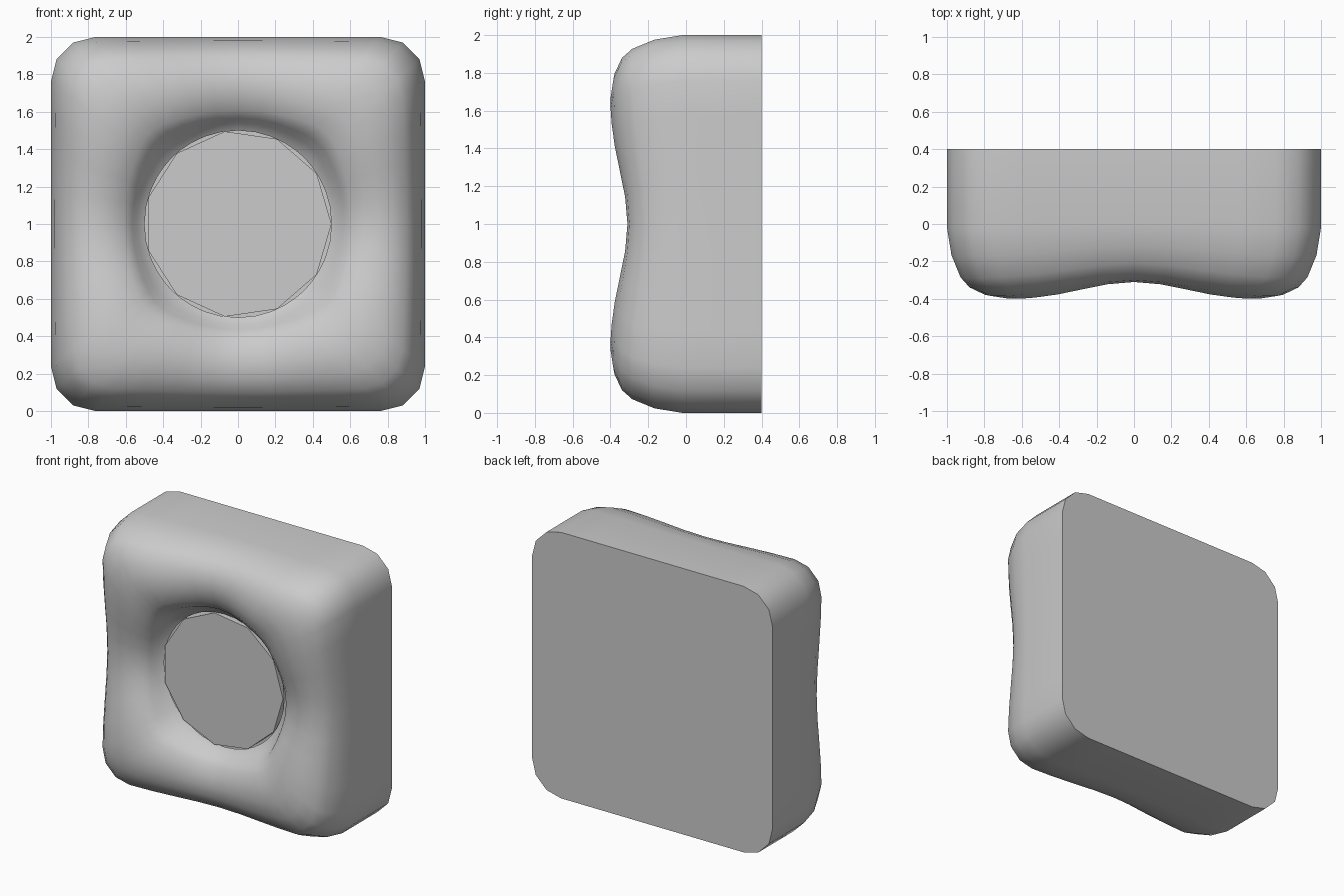
import bpy, bmesh
from math import sin, cos, atan2, radians, tau

if "Cube" in bpy.data.objects:
    bpy.data.objects.remove(bpy.data.objects["Cube"])

# rounded-square outline, one side repeated four times
side = [(1, z) for z in (-.76, -.57, -.38, -.19, 0, .19, .38, .57, .76)] + [(.97, .88), (.88, .97)]
outline = []
for k in range(4):
    c, s = ((1, 0), (0, 1), (-1, 0), (0, -1))[k]
    outline += [(x * c - z * s, x * s + z * c) for x, z in side]

# rings: (blend from hole to outline, depth at side middles, depth at corners)
rings = [(1, .4, .4), (1, .0, -.02), (.96, -.12, -.17), (.88, -.21, -.29),
         (.8, -.26, -.345), (.66, -.3, -.385), (.5, -.31, -.4), (.36, -.3, -.385),
         (.22, -.27, -.35), (.13, -.235, -.29), (.08, -.19, -.21), (0, -.165, -.165)]

bm = bmesh.new()
loops = []
for u, mid, corner in rings:
    loop = []
    for x, z in outline:
        a = atan2(z, x)
        w = (1 - cos(4 * a)) / 2
        px = .5 * cos(a) * (1 - u) + x * u
        pz = .5 * sin(a) * (1 - u) + z * u
        loop.append(bm.verts.new((px, mid + (corner - mid) * w, pz + 1)))
    loops.append(loop)
n = len(outline)
for a, b in zip(loops, loops[1:]):
    for i in range(n):
        j = (i + 1) % n
        bm.faces.new((a[i], a[j], b[j], b[i]))
bm.faces.new(loops[0])
bmesh.ops.recalc_face_normals(bm, faces=bm.faces)


def make_object(name, bm):
    mesh = bpy.data.meshes.new(name)
    bm.to_mesh(mesh)
    bm.free()
    ob = bpy.data.objects.new(name, mesh)
    bpy.context.collection.objects.link(ob)
    return ob


# soft block with a smooth front
block = make_object("soft_block", bm)
bpy.context.view_layer.objects.active = block
block.select_set(True)
bpy.ops.object.shade_smooth_by_angle(angle=radians(50))

# flat eleven-sided disc set into the hole
bm = bmesh.new()
ends = [[bm.verts.new((.5 * cos(tau * i / 11), y, 1 + .5 * sin(tau * i / 11)))
         for i in range(11)] for y in (-.18, 0)]
for i in range(11):
    j = (i + 1) % 11
    bm.faces.new((ends[0][i], ends[0][j], ends[1][j], ends[1][i]))
for e in ends:
    bm.faces.new(e)
bmesh.ops.recalc_face_normals(bm, faces=bm.faces)
make_object("center_disc", bm)
